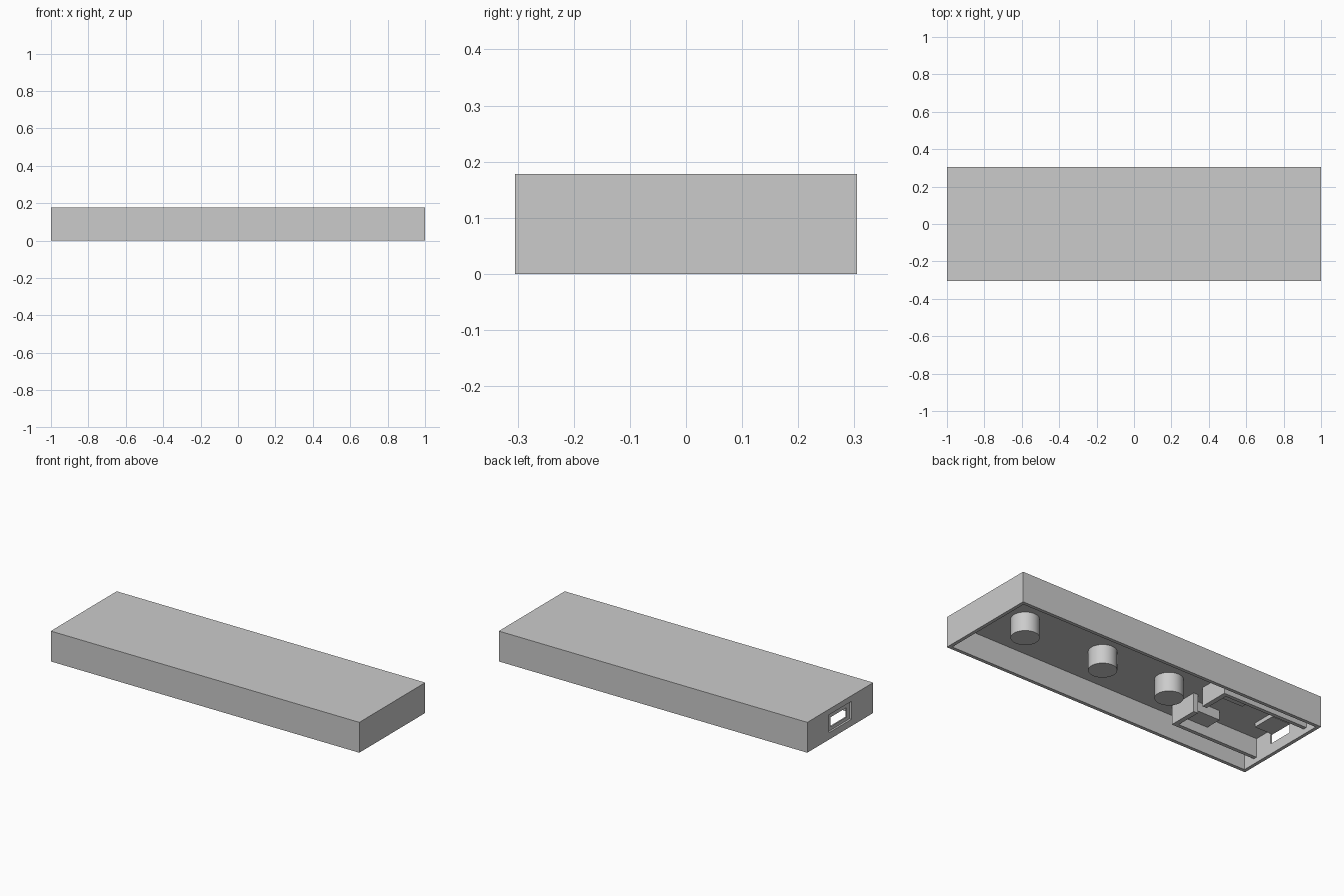
import bpy
import bmesh
import math
from mathutils import Matrix, Vector

default = bpy.data.objects.get("Cube")
if default:
    bpy.data.objects.remove(default, do_unlink=True)

grey = bpy.data.materials.new("light_grey_plastic")
grey.use_nodes = True
COLOUR = (0.6, 0.6, 0.6, 1)
grey.diffuse_color = COLOUR
grey.node_tree.nodes["Principled BSDF"].inputs["Base Color"].default_value = COLOUR

LENGTH, WIDTH, HEIGHT = 2.0, 0.61, 0.178
WALL = 0.02
CEILING = 0.14      # underside of the top plate
FOOT = 0.03         # lowest level of the inner parts
INNER_END = -LENGTH / 2 + WALL


def finish(name, bm):
    mesh = bpy.data.meshes.new(name)
    bm.to_mesh(mesh)
    bm.free()
    mesh.materials.append(grey)
    ob = bpy.data.objects.new(name, mesh)
    bpy.context.scene.collection.objects.link(ob)
    return ob


def box(name, xs, ys, zs):
    """Box between the given x, y and z limits."""
    lo, hi = Vector((xs[0], ys[0], zs[0])), Vector((xs[1], ys[1], zs[1]))
    bm = bmesh.new()
    bmesh.ops.create_cube(bm, size=1)
    bmesh.ops.scale(bm, vec=hi - lo, verts=bm.verts)
    bmesh.ops.translate(bm, vec=(lo + hi) / 2, verts=bm.verts)
    return finish(name, bm)


def cut(target, cutter):
    """Subtract the cutter for good, then discard it."""
    mod = target.modifiers.new("cut", 'BOOLEAN')
    mod.operation, mod.solver, mod.object = 'DIFFERENCE', 'EXACT', cutter
    bpy.context.view_layer.update()
    graph = bpy.context.evaluated_depsgraph_get()
    mesh = bpy.data.meshes.new_from_object(target.evaluated_get(graph))
    target.modifiers.clear()
    target.data = mesh
    bpy.data.objects.remove(cutter, do_unlink=True)


# Shell, open underneath, with a recessed port in one end
hx, hy = LENGTH / 2, WIDTH / 2
shell = box("shell", (-hx, hx), (-hy, hy), (0, HEIGHT))
cut(shell, box("cavity_cutter", (-hx + WALL, hx - WALL), (-hy + WALL, hy - WALL), (-0.1, CEILING)))
cut(shell, box("recess_cutter", (-hx - 0.1, -hx + 0.012), (-0.105, 0.105), (0.04, 0.145)))
cut(shell, box("port_cutter", (-hx - 0.1, INNER_END + 0.01), (-0.075, 0.075), (0.06, 0.116)))

# Block above the port opening
box("port_block", (INNER_END, -0.87), (-0.07, 0.07), (0.116, CEILING))

# Round pegs under the top plate
for i, x in enumerate((0.72, 0.2, -0.245)):
    bm = bmesh.new()
    bmesh.ops.create_cone(bm, cap_ends=True, segments=48, radius1=0.075, radius2=0.075,
                          depth=CEILING - FOOT,
                          matrix=Matrix.Translation((x, -0.012, (CEILING + FOOT) / 2)))
    for f in bm.faces:
        f.smooth = abs(f.normal.z) < 0.5
    for e in bm.edges:
        e.smooth = e.calc_face_angle(0) < math.radians(30)
    finish(f"peg_{i + 1}", bm)

# Circuit bay: side rails, end stops and corner ledges, mirrored in y
for side, s in (("front", -1), ("back", 1)):
    def span(a, b):
        return sorted((s * a, s * b))

    box(f"{side}_rail", (INNER_END, -0.43), span(0.188, 0.21), (FOOT, CEILING))
    box(f"{side}_end_stop", (-0.458, -0.43), span(0.035, 0.188), (FOOT, CEILING))
    box(f"{side}_ledge", (-0.65, -0.458), span(0.09, 0.188), (0.085, CEILING))
